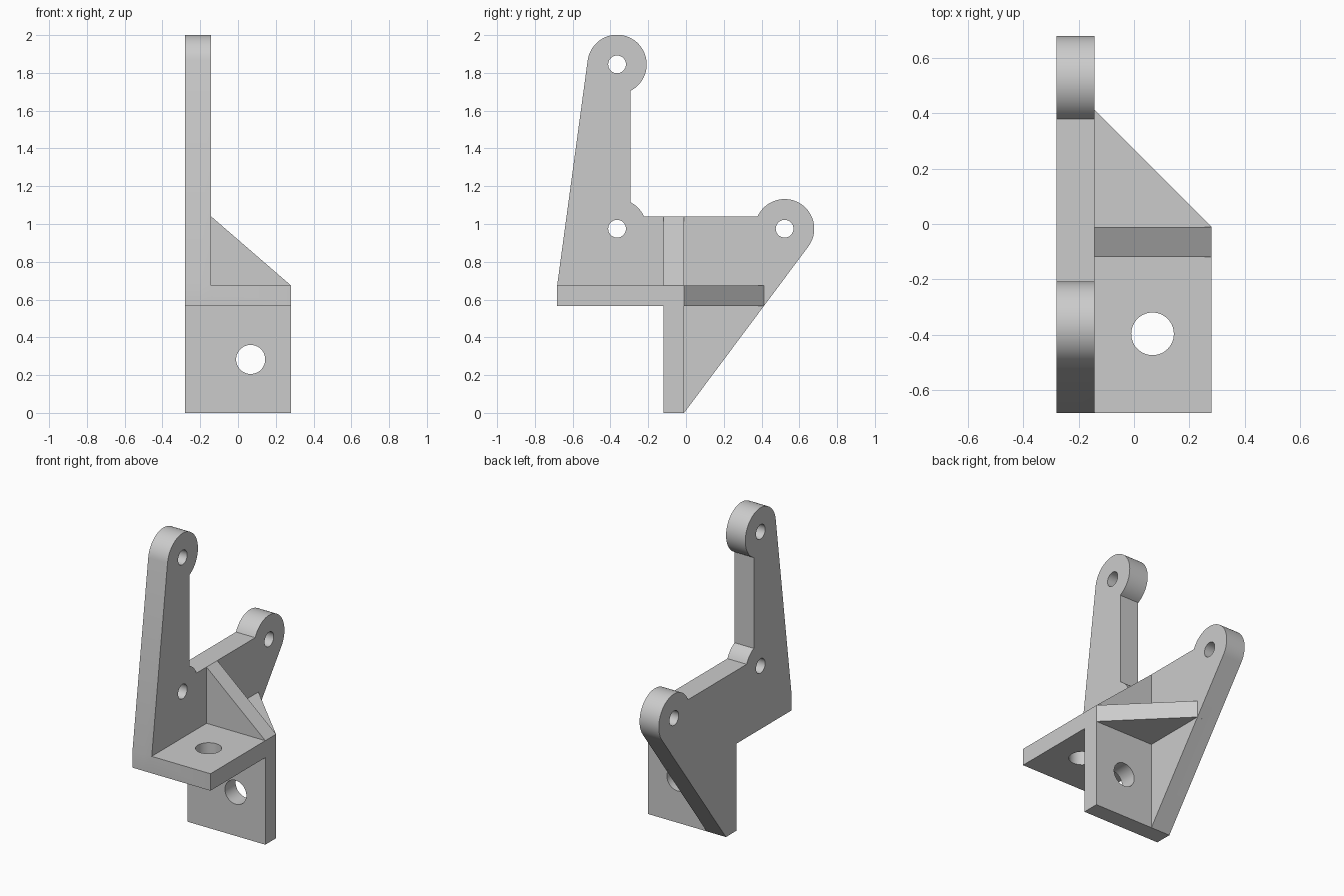
import bpy, bmesh, math
from mathutils import Vector

if "Cube" in bpy.data.objects:
    bpy.data.objects.remove(bpy.data.objects["Cube"])

grey = bpy.data.materials.new("plain grey")
grey.diffuse_color = (0.6, 0.6, 0.6, 1)
grey.use_nodes = True
grey.node_tree.nodes["Principled BSDF"].inputs["Base Color"].default_value = grey.diffuse_color


def prism(name, points, axis, lo, hi):
    """Extrude a 2D outline along an axis from lo to hi."""
    place = {"x": lambda a, b, t: (t, a, b),
             "y": lambda a, b, t: (a, t, b),
             "z": lambda a, b, t: (a, b, t)}[axis]
    bm = bmesh.new()
    face = bm.faces.new([bm.verts.new(place(a, b, lo)) for a, b in points])
    new = bmesh.ops.extrude_face_region(bm, geom=[face])["geom"]
    shift = Vector(place(0, 0, hi - lo))
    bmesh.ops.translate(bm, vec=shift, verts=[v for v in new if isinstance(v, bmesh.types.BMVert)])
    bmesh.ops.recalc_face_normals(bm, faces=bm.faces)
    mesh = bpy.data.meshes.new(name)
    bm.to_mesh(mesh)
    bm.free()
    mesh.materials.append(grey)
    ob = bpy.data.objects.new(name, mesh)
    bpy.context.collection.objects.link(ob)
    return ob


def arc(a, b, r, start, end, n):
    angles = [math.radians(start + (end - start) * i / n) for i in range(n + 1)]
    return [(a + r * math.cos(t), b + r * math.sin(t)) for t in angles]


def rect(a0, a1, b0, b1):
    return [(a0, b0), (a1, b0), (a1, b1), (a0, b1)]


def combine(target, other, operation):
    mod = target.modifiers.new(operation, "BOOLEAN")
    mod.operation, mod.solver, mod.object = operation, "EXACT", other
    bpy.context.view_layer.objects.active = target
    bpy.ops.object.modifier_apply(modifier=mod.name)
    bpy.data.objects.remove(other)


# Side plate with three rounded pivot lugs
R = 0.157
pivots = [(-0.365, 1.845), (-0.365, 0.975), (0.522, 0.975)]
outline = [(-0.682, 0.565), (-0.12, 0.565), (-0.12, 0), (-0.01, 0)]
outline += arc(*pivots[2], R, -36.8, 155.5, 36)
outline += arc(*pivots[1], R, 24.5, 63.5, 8)
outline += arc(*pivots[0], R, -63.5, 172.4, 44)
outline += [(-0.682, 0.675)]
bracket = prism("bracket", outline, "x", -0.28, -0.142)

# Shelf, mounting plate and the two triangular gussets
IN = -0.2  # overlap into the side plate
parts = [
    prism("shelf", rect(IN, 0.28, -0.682, -0.01), "z", 0.565, 0.675),
    prism("mounting_plate", rect(IN, 0.28, 0, 0.675), "y", -0.12, -0.01),
    prism("upper_gusset", [(IN, 0.675), (0.28, 0.675), (-0.142, 1.04), (IN, 1.04)], "y", -0.12, -0.01),
    prism("rear_gusset", [(IN, -0.01), (0.28, -0.01), (-0.142, 0.412), (IN, 0.412)], "z", 0.565, 0.675),
]
for part in parts:
    combine(bracket, part, "UNION")

# Pivot holes and mounting holes
holes = [prism("pivot_hole", arc(*p, 0.047, 0, 348.75, 31), "x", -0.4, 0) for p in pivots]
holes.append(prism("plate_hole", arc(0.067, 0.283, 0.077, 0, 352.5, 47), "y", -0.3, 0.2))
holes.append(prism("shelf_hole", arc(0.067, -0.397, 0.077, 0, 352.5, 47), "z", 0.4, 0.8))
for hole in holes:
    combine(bracket, hole, "DIFFERENCE")

# Smooth the round surfaces, keep the edges sharp
bpy.ops.object.select_all(action="DESELECT")
bracket.select_set(True)
bpy.context.view_layer.objects.active = bracket
bpy.ops.object.shade_smooth_by_angle(angle=math.radians(20))
